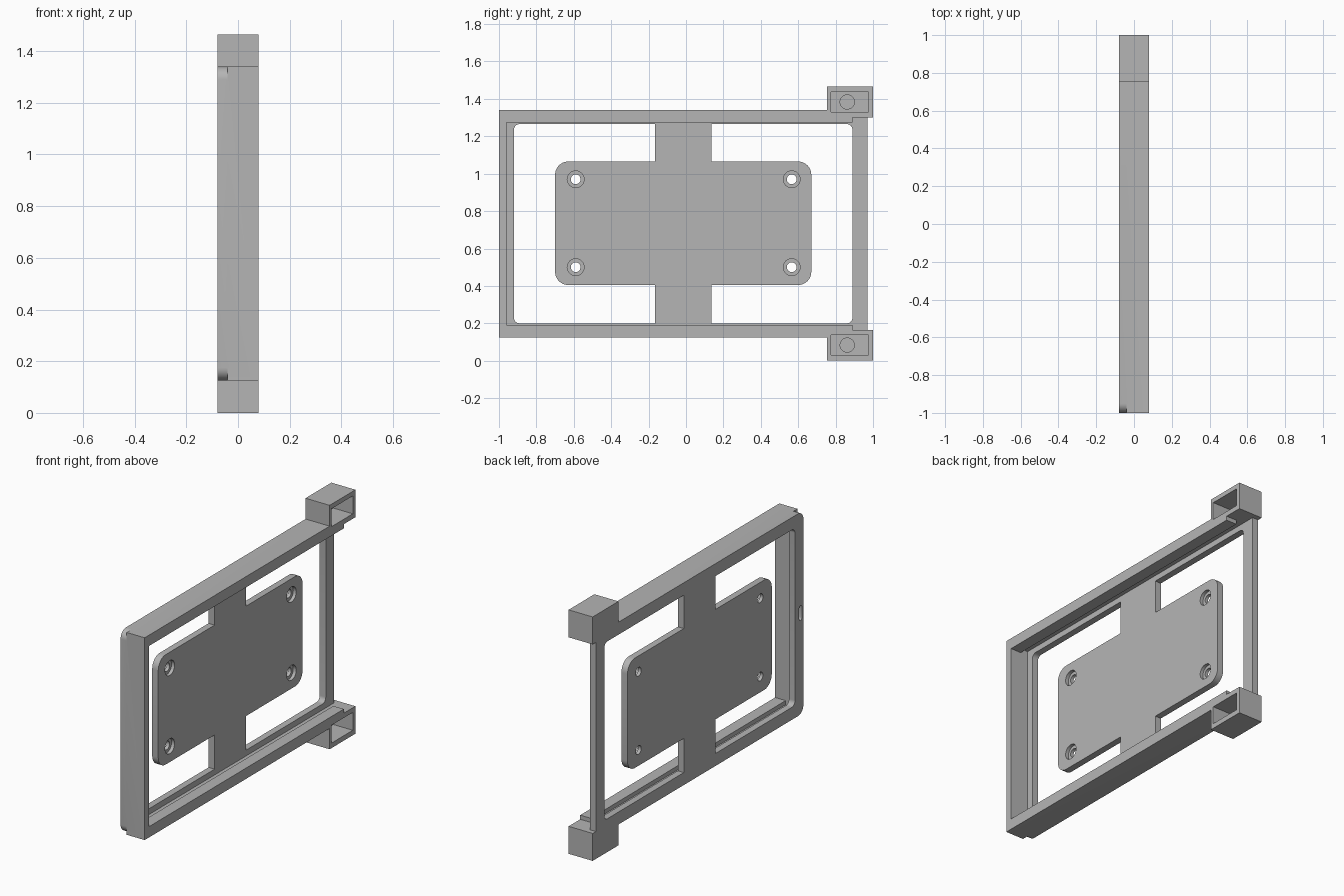
import bpy, bmesh, math

if "Cube" in bpy.data.objects:
    bpy.data.objects.remove(bpy.data.objects["Cube"])

grey = bpy.data.materials.new("plain grey")
grey.diffuse_color = (0.46, 0.46, 0.46, 1)
grey.use_nodes = True
grey.node_tree.nodes["Principled BSDF"].inputs["Base Color"].default_value = grey.diffuse_color


def slab(name, x, y, z, radii=(0, 0, 0, 0), seg=8):
    """Prism along x; radii for corners (y0 z0), (y1 z0), (y1 z1), (y0 z1)."""
    corners = [(y[0], z[0], 1, 1), (y[1], z[0], -1, 1),
               (y[1], z[1], -1, -1), (y[0], z[1], 1, -1)]
    pts = []
    for i, ((cy, cz, sy, sz), r) in enumerate(zip(corners, radii)):
        if r == 0:
            pts.append((cy, cz))
            continue
        for k in range(seg + 1):
            a = math.pi + math.pi / 2 * (i + k / seg)
            pts.append((cy + sy * r + r * math.cos(a), cz + sz * r + r * math.sin(a)))
    bm = bmesh.new()
    face = bm.faces.new([bm.verts.new((x[0], p, q)) for p, q in pts])
    ext = bmesh.ops.extrude_face_region(bm, geom=[face])["geom"]
    bmesh.ops.translate(bm, vec=(x[1] - x[0], 0, 0),
                        verts=[v for v in ext if isinstance(v, bmesh.types.BMVert)])
    bmesh.ops.remove_doubles(bm, verts=bm.verts, dist=1e-5)
    bmesh.ops.recalc_face_normals(bm, faces=bm.faces)
    me = bpy.data.meshes.new(name)
    bm.to_mesh(me)
    bm.free()
    me.materials.append(grey)
    ob = bpy.data.objects.new(name, me)
    bpy.context.collection.objects.link(ob)
    return ob


def disc(name, x, y, z, r):
    bm_r = (r * 0.99999,) * 4
    return slab(name, x, (y - r, y + r), (z - r, z + r), bm_r)


def combine(target, other, op):
    mod = target.modifiers.new("combine", 'BOOLEAN')
    mod.operation, mod.solver, mod.object = op, 'EXACT', other
    bpy.context.view_layer.update()
    deps = bpy.context.evaluated_depsgraph_get()
    me = bpy.data.meshes.new_from_object(target.evaluated_get(deps))
    target.modifiers.clear()
    target.data = me
    bpy.data.objects.remove(other)


def cut(target, other):
    combine(target, other, 'DIFFERENCE')


def join(target, other):
    combine(target, other, 'UNION')


BACK, MID, FRONT = -0.08, -0.04, 0.08
PLATE = (BACK, MID)

# Back plate with its window, bridge and centre panel
frame = slab("frame", PLATE, (-1, 0.97), (0.125, 1.34), (0.05, 0, 0, 0.05))
cut(frame, slab("window", (-0.2, 0.2), (-0.92, 0.89), (0.20, 1.265), (0.03,) * 4))
join(frame, slab("bridge", PLATE, (-0.165, 0.135), (0.16, 1.305)))
join(frame, slab("centre_panel", PLATE, (-0.70, 0.67), (0.405, 1.065), (0.07,) * 4))

# Counterbored screw holes
for y in (-0.59, 0.565):
    for z in (0.50, 0.97):
        cut(frame, disc("hole", (-0.2, 0.2), y, z, 0.026))
        cut(frame, disc("counterbore", (-0.06, 0.2), y, z, 0.045))

# Small slot in the back face
cut(frame, slab("slot", (-0.2, -0.055), (-0.985, -0.96), (0.69, 0.78), (0.012,) * 4, 4))

# Raised rim, open at one end, with a sliding groove behind the lips
rim = slab("rim", (MID, FRONT), (-1, 0.89), (0.125, 1.34))
cut(rim, slab("opening", (-0.2, 0.2), (-0.96, 1.2), (0.19, 1.275)))
cut(rim, slab("groove", (-0.2, 0.01), (-0.96, 1.2), (0.165, 1.30)))
join(frame, rim)

# Corner sockets, each with a deep pocket and a round recess in its floor
for z0 in (0.0, 1.30):
    join(frame, slab("socket", (BACK, FRONT), (0.755, 1.0), (z0, z0 + 0.165)))
    cut(frame, slab("pocket", (-0.05, 0.2), (0.775, 0.975), (z0 + 0.03, z0 + 0.137)))
    cut(frame, disc("recess", (-0.065, 0.2), 0.862, z0 + 0.0835, 0.038))

bpy.context.view_layer.objects.active = frame
frame.select_set(True)
bpy.ops.object.shade_smooth_by_angle(angle=math.radians(30))
